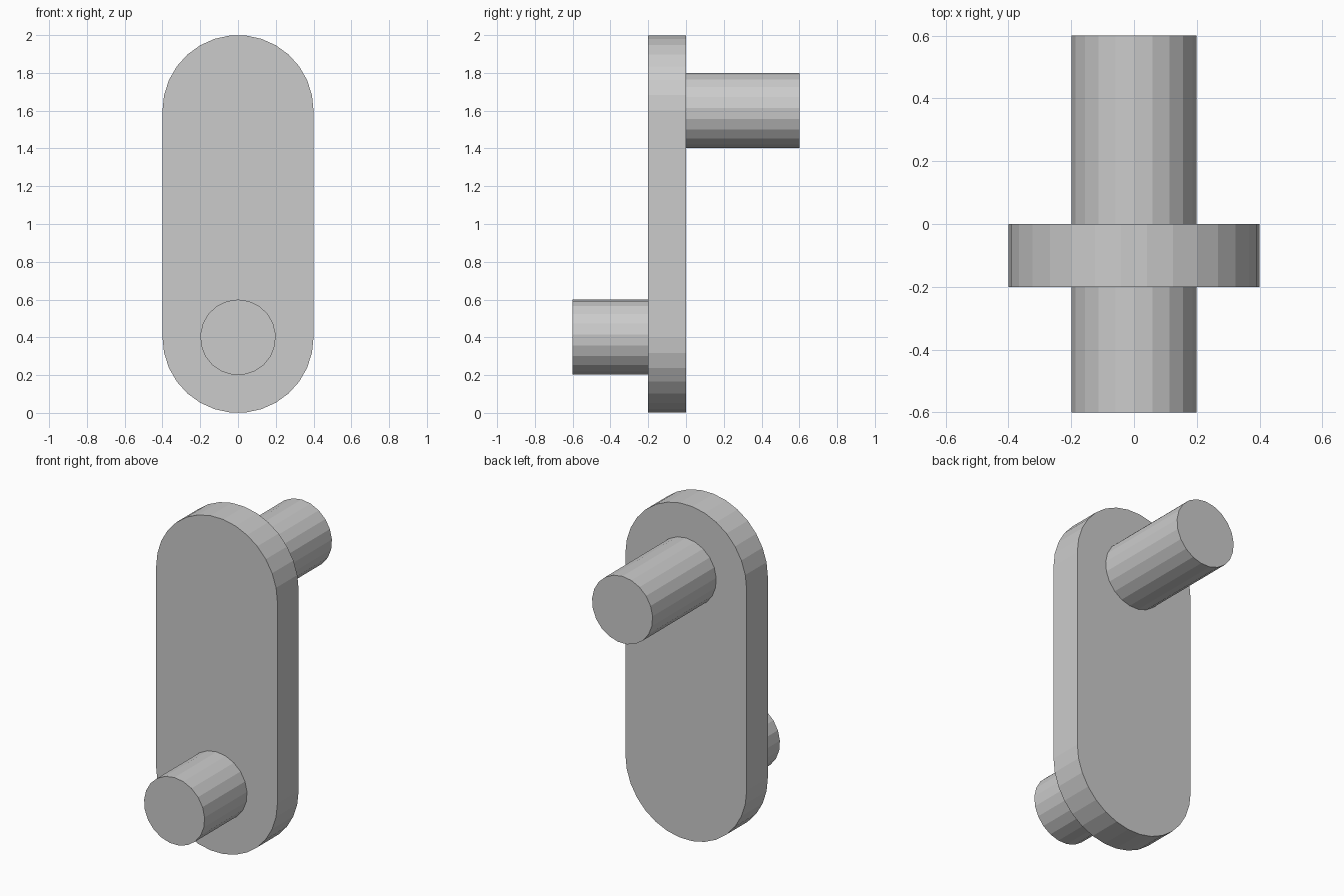
import bpy
import bmesh
from math import sin, cos, pi, tau

if "Cube" in bpy.data.objects:
    bpy.data.objects.remove(bpy.data.objects["Cube"], do_unlink=True)

grey = bpy.data.materials.new("plain grey")
grey.use_nodes = True
colour = (0.6, 0.6, 0.6, 1)
grey.diffuse_color = colour
grey.node_tree.nodes["Principled BSDF"].inputs["Base Color"].default_value = colour


def extrude_profile(name, outline, y_front, y_back):
    """Solid made by sweeping an (x, z) outline along y."""
    bm = bmesh.new()
    face = bm.faces.new([bm.verts.new((x, y_front, z)) for x, z in outline])
    swept = bmesh.ops.extrude_face_region(bm, geom=[face], use_keep_orig=True)
    moved = [v for v in swept["geom"] if isinstance(v, bmesh.types.BMVert)]
    bmesh.ops.translate(bm, verts=moved, vec=(0, y_back - y_front, 0))
    bmesh.ops.recalc_face_normals(bm, faces=bm.faces[:])
    mesh = bpy.data.meshes.new(name)
    bm.to_mesh(mesh)
    bm.free()
    mesh.materials.append(grey)
    obj = bpy.data.objects.new(name, mesh)
    bpy.context.collection.objects.link(obj)
    return obj


def arc(radius, z, start, sweep, steps, count):
    angles = [start + sweep * i / steps for i in range(count)]
    return [(radius * cos(a), z + radius * sin(a)) for a in angles]


LOW, HIGH = 0.4, 1.6      # pin heights
ARC_STEPS, PIN_SIDES = 15, 21

# Crank arm with rounded ends
arm_outline = (arc(0.4, HIGH, 0, pi, ARC_STEPS, ARC_STEPS + 1)
               + arc(0.4, LOW, pi, pi, ARC_STEPS, ARC_STEPS + 1))
extrude_profile("crank_arm", arm_outline, -0.2, 0)

# Handle pin at the front, axle pin at the back
for name, z, y_front, y_back in (("front_handle_pin", LOW, -0.6, -0.2),
                                 ("rear_axle_pin", HIGH, 0, 0.6)):
    circle = arc(0.2, z, pi / 2, tau, PIN_SIDES, PIN_SIDES)
    extrude_profile(name, circle, y_front, y_back)
